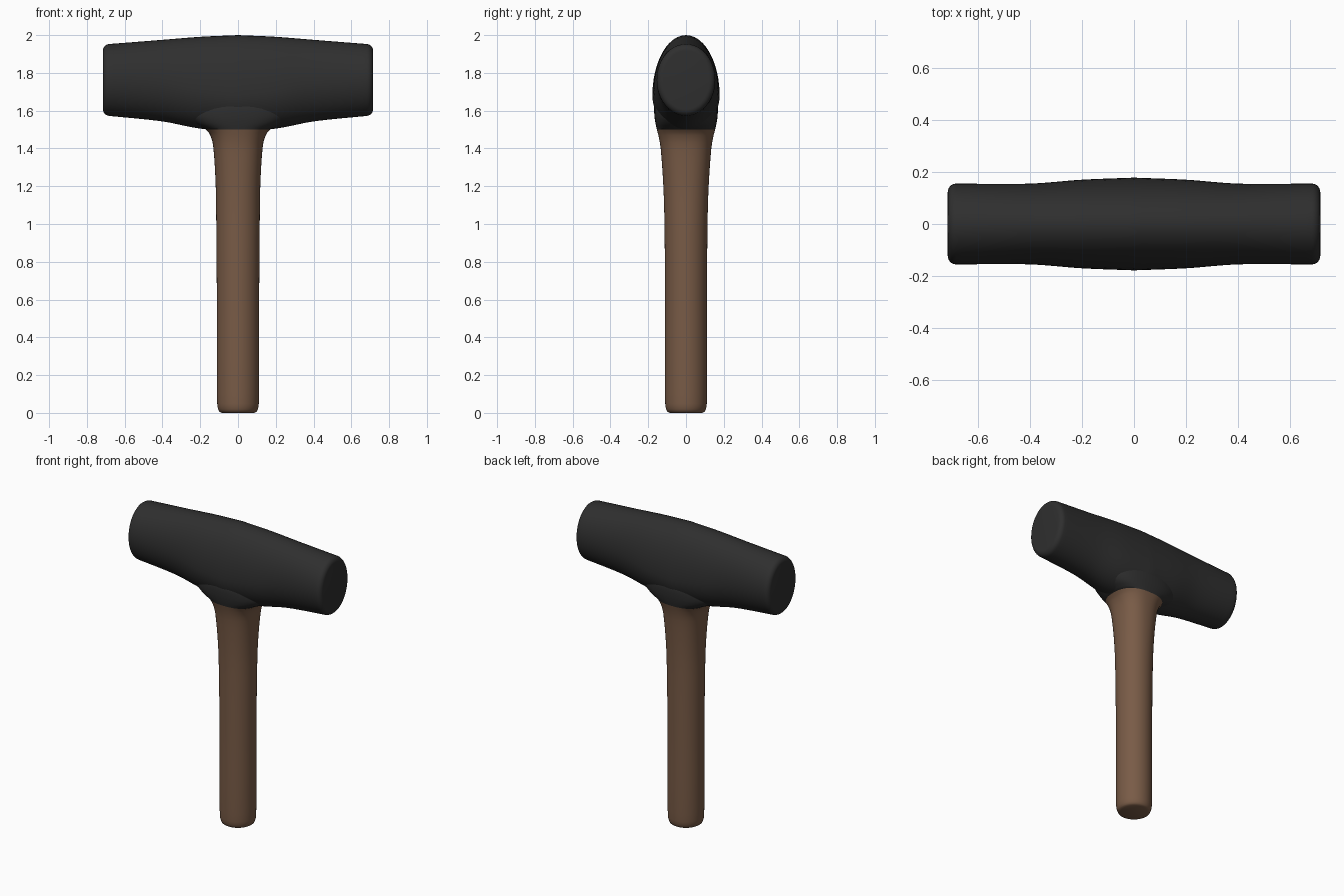
import bpy, bmesh, math

if "Cube" in bpy.data.objects:
    bpy.data.objects.remove(bpy.data.objects["Cube"])

SEG = 48


def material(name, rgb):
    m = bpy.data.materials.new(name)
    m.diffuse_color = (*rgb, 1)
    m.use_nodes = True
    m.node_tree.nodes["Principled BSDF"].inputs["Base Color"].default_value = m.diffuse_color
    return m


def interp(table, t):
    """Smooth (Catmull-Rom style) lookup of rows (t, a, b, ...)."""
    for i in range(len(table) - 1):
        if t <= table[i + 1][0]:
            break
    p, q = table[i], table[i + 1]
    o, r = table[max(i - 1, 0)], table[min(i + 2, len(table) - 1)]
    h = q[0] - p[0]
    u = (t - p[0]) / h
    out = []
    for k in range(1, len(p)):
        mp = (q[k] - o[k]) / (q[0] - o[0]) * h
        mq = (r[k] - p[k]) / (r[0] - p[0]) * h
        out.append((2*u**3 - 3*u*u + 1)*p[k] + (u**3 - 2*u*u + u)*mp
                   + (3*u*u - 2*u**3)*q[k] + (u**3 - u*u)*mq)
    return out


def loft(name, rings, mat, caps=(True, True)):
    bm = bmesh.new()
    rows = [[bm.verts.new(c) for c in ring] for ring in rings]
    for a, b in zip(rows, rows[1:]):
        for i in range(SEG):
            j = (i + 1) % SEG
            bm.faces.new((a[i], a[j], b[j], b[i]))
    if caps[0]:
        bm.faces.new(rows[0][::-1])
    if caps[1]:
        bm.faces.new(rows[-1])
    bmesh.ops.recalc_face_normals(bm, faces=bm.faces)
    me = bpy.data.meshes.new(name)
    bm.to_mesh(me)
    bm.free()
    ob = bpy.data.objects.new(name, me)
    bpy.context.collection.objects.link(ob)
    me.materials.append(mat)
    bpy.ops.object.select_all(action='DESELECT')
    ob.select_set(True)
    bpy.context.view_layer.objects.active = ob
    bpy.ops.object.shade_smooth_by_angle(angle=math.radians(50))
    return ob


def unit(i, n=2.0):
    """Point on a unit superellipse: n=2 is round, more is squarer."""
    a = 2 * math.pi * i / SEG
    c, s = math.cos(a), math.sin(a)
    return (math.copysign(abs(c)**(2/n), c), math.copysign(abs(s)**(2/n), s))


def upright_ring(z, rx, ry, n):
    return [(rx*u, ry*v, z) for u, v in (unit(i, n) for i in range(SEG))]


def head_ring(x, bevel=0.0):
    # half width, top, bottom, height of widest point
    w, top, bot, mid = interp(HEAD, abs(x))
    ring = []
    for i in range(SEG):
        u, v = unit(i)
        h = (top - mid) if v > 0 else (mid - bot)
        ring.append((x, (w - bevel)*u, mid + (h - bevel)*v))
    return ring


black = material("black_rubber", (0.028, 0.028, 0.028))
brown = material("brown_wood", (0.19, 0.105, 0.062))

# Head: rounded barrel lofted along x, with soft rims at both faces
HEAD = [(0, .178, 2.0, 1.49, 1.68), (.2, .17, 1.991, 1.505, 1.705),
        (.4, .155, 1.975, 1.543, 1.745), (.68, .155, 1.953, 1.572, 1.763),
        (.72, .155, 1.95, 1.575, 1.763)]
RIM, END = .032, .715
arc = [(END - RIM + RIM*math.sin(a), RIM - RIM*math.cos(a))
       for a in (math.radians(15*k) for k in range(7))]
stations = [(-x, b) for x, b in reversed(arc)]
stations += [(-.66 + 1.32*k/44, 0) for k in range(45)]
stations += arc
loft("head", [head_ring(x, b) for x, b in stations], black)

# Handle profile: height, half width x, half depth y, squareness
STEM = [(0.0, .085, .085, 2), (.008, .1, .1, 2), (.05, .11, .11, 2),
        (.6, .112, .111, 2), (1.0, .115, .114, 2.05), (1.2, .118, .12, 2.15),
        (1.4, .13, .134, 2.35), (1.46, .143, .144, 2.45),
        (1.5, .17, .154, 2.5), (1.53, .235, .161, 2.4),
        (1.57, .29, .167, 2.25), (1.62, .31, .168, 2.1), (1.68, .30, .155, 2)]
heights = [0, .004, .008, .02, .035, .05] + [.1 + .05*k for k in range(27)]
heights += [1.43, 1.45, 1.47, 1.485, 1.5]
loft("handle", [upright_ring(z, *interp(STEM, z)) for z in heights], brown)

# Collar: black flare that blends the handle into the head
heights = [1.5 + .01*k for k in range(19)]
loft("head_collar", [upright_ring(z, *interp(STEM, z)) for z in heights], black)
